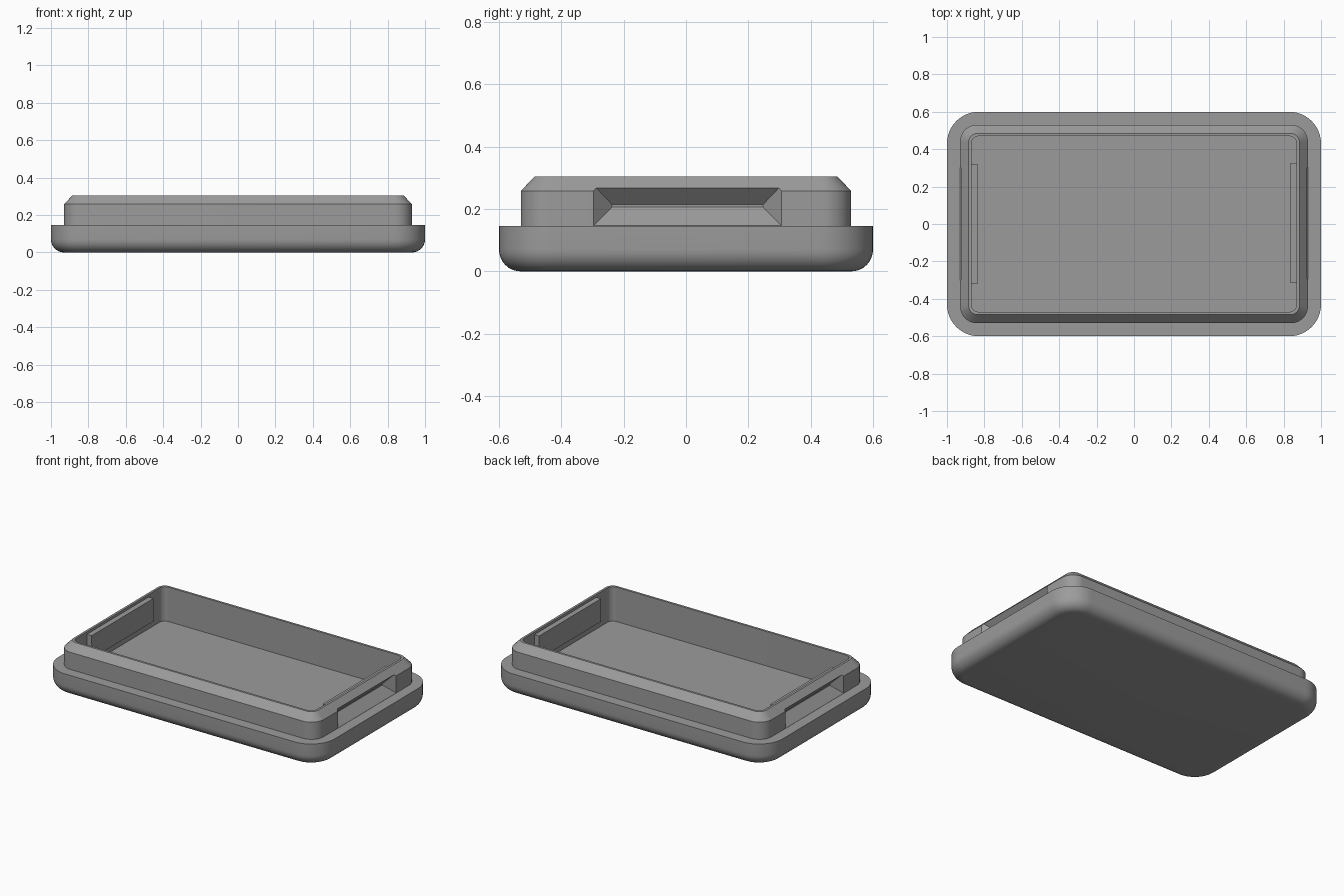
import bpy, bmesh, math

if "Cube" in bpy.data.objects:
    bpy.data.objects.remove(bpy.data.objects["Cube"])

grey = bpy.data.materials.new("mid grey")
grey.diffuse_color = (0.33, 0.33, 0.33, 1)
grey.use_nodes = True
grey.node_tree.nodes["Principled BSDF"].inputs["Base Color"].default_value = grey.diffuse_color


def finish(bm, name):
    bmesh.ops.recalc_face_normals(bm, faces=bm.faces)
    mesh = bpy.data.meshes.new(name)
    bm.to_mesh(mesh)
    bm.free()
    obj = bpy.data.objects.new(name, mesh)
    bpy.context.collection.objects.link(obj)
    mesh.materials.append(grey)
    return obj


def loop(bm, hx, hy, r, z, n=12):
    """Rounded rectangle of half-sizes hx, hy and corner radius r."""
    verts = []
    for k, (sx, sy) in enumerate([(1, 1), (-1, 1), (-1, -1), (1, -1)]):
        for i in range(n + 1):
            a = math.pi / 2 * (k + i / n)
            verts.append(bm.verts.new((sx * (hx - r) + r * math.cos(a),
                                       sy * (hy - r) + r * math.sin(a), z)))
    return verts


def loft(bm, loops):
    for a, b in zip(loops, loops[1:]):
        for i in range(len(a)):
            j = (i + 1) % len(a)
            bm.faces.new((a[i], a[j], b[j], b[i]))
    bm.faces.new(loops[0])
    bm.faces.new(loops[-1])


# Tray: filleted base, flange, chamfered rim and open cavity
FILLET, FLANGE = 0.07, 0.146
rings = []
for i in range(9):
    a = math.pi / 2 * i / 8
    inset = FILLET * (1 - math.sin(a))
    rings.append((1 - inset, 0.6 - inset, 0.17 - inset, FILLET * (1 - math.cos(a))))
rings += [(1, 0.6, 0.17, FLANGE),
          (0.93, 0.53, 0.09, FLANGE),
          (0.93, 0.53, 0.09, 0.258),
          (0.885, 0.485, 0.05, 0.305),
          (0.87, 0.47, 0.04, 0.305),
          (0.87, 0.47, 0.04, 0.08)]
bm = bmesh.new()
loft(bm, [loop(bm, *r) for r in rings])
tray = finish(bm, "tray")

for side, sx in (("left", -1), ("right", 1)):
    off = 0.005 * (sx + 1) / 2

    # Backing block inside the cavity, behind the grip recess
    bm = bmesh.new()
    bmesh.ops.create_cube(bm, size=1)
    for v in bm.verts:
        v.co = (sx * (0.857 + 0.043 * v.co.x), off + 0.64 * v.co.y, 0.213 + 0.15 * v.co.z)
    block = finish(bm, side + "_backing_block")
    block.hide_render = True
    block.hide_viewport = True

    # Tapered grip recess cutter
    bm = bmesh.new()
    sections = []
    for x, hy, z0, z1 in [(0.872, 0.242, 0.206, 0.214),
                          (0.93, 0.302, FLANGE + 0.0005, 0.277),
                          (1.05, 0.302, FLANGE + 0.0005, 0.277)]:
        sections.append([bm.verts.new((sx * x, off + y, z)) for y, z in
                         [(-hy, z0), (hy, z0), (hy, z1), (-hy, z1)]])
    loft(bm, sections)
    cutter = finish(bm, side + "_recess_cutter")
    cutter.hide_render = True
    cutter.hide_viewport = True

    # Join the block, then cut the recess
    for helper, op in ((block, 'UNION'), (cutter, 'DIFFERENCE')):
        mod = tray.modifiers.new(helper.name, 'BOOLEAN')
        mod.object, mod.operation, mod.solver = helper, op, 'EXACT'

# Apply the booleans and remove the helpers
bpy.context.view_layer.update()
deps = bpy.context.evaluated_depsgraph_get()
result = bpy.data.meshes.new_from_object(tray.evaluated_get(deps))
tray.modifiers.clear()
tray.data = result
for obj in [o for o in bpy.data.objects if o is not tray and o != tray]:
    bpy.data.objects.remove(obj)

bpy.context.view_layer.objects.active = tray
tray.select_set(True)
bpy.ops.object.shade_smooth_by_angle(angle=math.radians(30))
